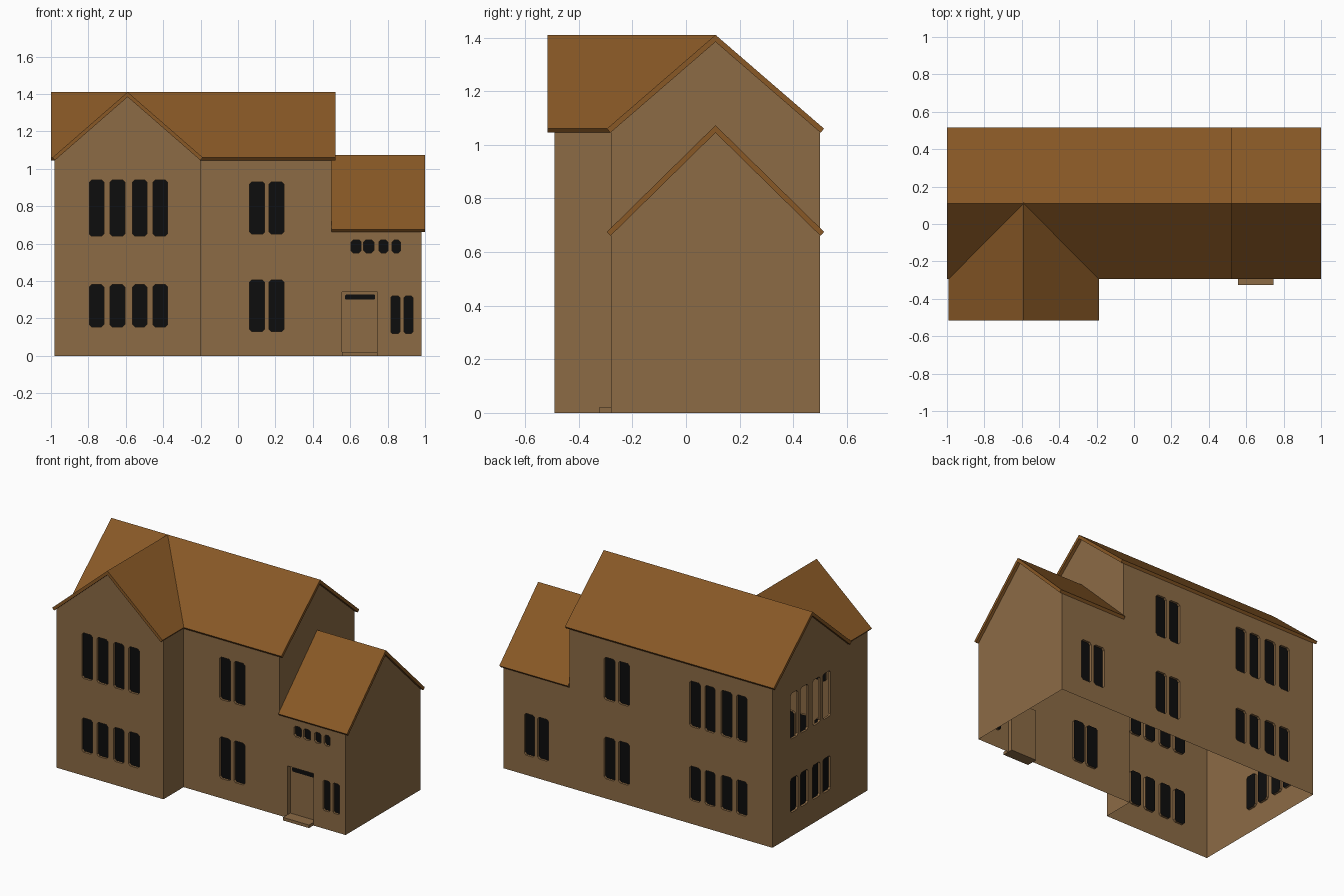
import bpy, bmesh
from mathutils import Vector

if "Cube" in bpy.data.objects:
    bpy.data.objects.remove(bpy.data.objects["Cube"], do_unlink=True)


def material(name, rgb):
    m = bpy.data.materials.new(name)
    m.use_nodes = True
    m.diffuse_color = (*rgb, 1)
    m.node_tree.nodes["Principled BSDF"].inputs["Base Color"].default_value = (*rgb, 1)
    return m


WALL = material("tan wall", (0.262, 0.147, 0.06))
ROOF = material("brown roof", (0.246, 0.098, 0.019))
GLASS = material("black glass", (0.004, 0.004, 0.004))
UP = Vector((0, 0, 1))


def finish(bm, name, mat):
    mesh = bpy.data.meshes.new(name)
    bm.to_mesh(mesh)
    bm.free()
    mesh.materials.append(mat)
    ob = bpy.data.objects.new(name, mesh)
    bpy.context.collection.objects.link(ob)
    return ob


def pane(x0, x1, z0, z1, c=0.012):
    """Outline of an opening with clipped corners."""
    if c == 0:
        return [(x0, z0), (x1, z0), (x1, z1), (x0, z1)]
    return [(x0 + c, z0), (x1 - c, z0), (x1, z0 + c), (x1, z1 - c),
            (x1 - c, z1), (x0 + c, z1), (x0, z1 - c), (x0, z0 + c)]


def wall(name, axis, sign, at, outline, windows=(), unglazed=(), door=None):
    """Sheet wall along an axis, with recessed openings; sign gives the facing."""
    along = Vector((1, 0, 0)) if axis == "x" else Vector((0, 1, 0))
    across = Vector((0, 1, 0)) if axis == "x" else Vector((1, 0, 0))
    normal = across * sign

    def point(p, depth=0.0):
        return along * p[0] + UP * p[1] + across * at - normal * depth

    bm, glass = bmesh.new(), bmesh.new()

    def loop(pts, depth=0.0):
        vs = [bm.verts.new(point(p, depth)) for p in pts]
        return vs, [bm.edges.new((vs[i], vs[i - 1])) for i in range(len(vs))]

    def plate(target, pts, depth):
        f = target.faces.new([target.verts.new(point(p, depth)) for p in pts])
        f.normal_update()
        if f.normal.dot(normal) < 0:
            f.normal_flip()

    edges = loop(outline)[1]
    holes = [(w, 0.015, True) for w in windows] + [(w, 0.015, False) for w in unglazed]
    if door:
        holes.append((door, 0.03, False))
    rims = []
    for pts, depth, glazed in holes:
        vs, es = loop(pts)
        edges += es
        rims.append((vs, pts, depth))
        if glazed:
            plate(glass, pts, depth)
    bmesh.ops.triangle_fill(bm, edges=edges, use_beauty=True, normal=normal)
    for f in bm.faces:
        f.normal_update()
        if f.normal.dot(normal) < 0:
            f.normal_flip()
    # reveals around the openings
    for vs, pts, depth in rims:
        inner = [bm.verts.new(point(p, depth)) for p in pts]
        for i in range(len(vs)):
            f = bm.faces.new((vs[i - 1], vs[i], inner[i], inner[i - 1]))
            f.normal_update()
            middle = sum((v.co for v in inner), Vector()) / len(inner)
            if f.normal.dot(middle - f.calc_center_median()) < 0:
                f.normal_flip()
    if door:
        plate(bm, door, 0.03)
        # dark transom light over the door
        plate(glass, pane(0.572, 0.733, 0.3, 0.328, 0.006), 0.026)
    finish(bm, name, WALL)
    if glass.faces:
        finish(glass, name + "_windows", GLASS)
    else:
        glass.free()


def gable_roof(name, axis, centre, half, eave, ridge, start, end, t=0.02, valley=False):
    """Folded roof slab running along an axis."""
    slope = Vector((half, ridge - eave)).normalized()
    low = (half - t * slope.y, eave - t * slope.x)
    section = [(-half, eave), (0, ridge), (half, eave), low,
               (0, ridge - t / slope.x), (-low[0], low[1])]
    bm = bmesh.new()
    rings = []
    for a in (start, end):
        rings.append([bm.verts.new((a, centre + u, z) if axis == "x" else (centre + u, a, z))
                      for u, z in section])
    for i in range(6):
        bm.faces.new((rings[0][i - 1], rings[0][i], rings[1][i], rings[1][i - 1]))
    for r in rings:
        bm.faces.new((r[0], r[1], r[4], r[5]))
        bm.faces.new((r[1], r[2], r[3], r[4]))
    bmesh.ops.recalc_face_normals(bm, faces=bm.faces)
    if valley:
        # trim where the slab runs under the crossing roof
        for side in (-1, 1):
            bmesh.ops.bisect_plane(bm, geom=bm.verts[:] + bm.edges[:] + bm.faces[:],
                                   plane_co=(centre, end, 0), plane_no=(side, 1, 0),
                                   clear_outer=True)
    return finish(bm, name, ROOF)


# Main dimensions
LEFT, WING, STEP, RIGHT = -0.98, -0.2, 0.5, 0.98
NOSE, FRONT, BACK, RIDGE = -0.49, -0.28, 0.5, 0.11
EAVE, TOP, LOW_EAVE, LOW_TOP = 1.055, 1.397, 0.675, 1.055
MID = (LEFT + WING) / 2

# Window groups
four_x = [(-0.795, -0.717), (-0.685, -0.605), (-0.563, -0.487), (-0.455, -0.376)]
four_y = [(0.235, 0.31), (0.13, 0.208), (0.003, 0.082), (-0.105, -0.025)]
pair_x = [(0.062, 0.143), (0.166, 0.246)]


def row(spans, z0, z1, c=0.012):
    return [pane(a, b, z0, z1, c) for a, b in spans]


four_windows = row(four_x, 0.64, 0.94) + row(four_x, 0.155, 0.38)
pair_windows = row(pair_x, 0.65, 0.93) + row(pair_x, 0.13, 0.405)
annex_front = row([(0.604, 0.658), (0.672, 0.726), (0.753, 0.802), (0.824, 0.868)], 0.55, 0.62)
annex_front += row([(0.817, 0.865), (0.888, 0.935)], 0.12, 0.32, 0.008)
annex_back = row([(0.651, 0.731), (0.753, 0.828)], 0.13, 0.405)

# Walls
wall("wing_front_wall", "x", -1, NOSE,
     [(LEFT, 0), (WING, 0), (WING, EAVE), (MID, TOP), (LEFT, EAVE)], four_windows)
wall("wing_side_wall", "y", 1, WING, [(NOSE, 0), (FRONT, 0), (FRONT, EAVE), (NOSE, EAVE)])
wall("main_front_wall", "x", -1, FRONT,
     [(WING, 0), (STEP, 0), (STEP, EAVE), (WING, EAVE)], pair_windows)
wall("annex_front_wall", "x", -1, FRONT,
     [(STEP, 0), (RIGHT, 0), (RIGHT, LOW_EAVE), (STEP, LOW_EAVE)], annex_front,
     door=pane(0.556, 0.745, 0.02, 0.342, 0))
wall("annex_end_wall", "y", 1, RIGHT,
     [(FRONT, 0), (BACK, 0), (BACK, LOW_EAVE), (RIDGE, LOW_TOP), (FRONT, LOW_EAVE)])
wall("main_end_gable", "y", 1, STEP,
     [(FRONT, LOW_EAVE), (RIDGE, LOW_TOP), (BACK, LOW_EAVE),
      (BACK, EAVE), (RIDGE, TOP), (FRONT, EAVE)])
wall("back_wall", "x", 1, BACK,
     [(LEFT, 0), (RIGHT, 0), (RIGHT, LOW_EAVE), (STEP, LOW_EAVE), (STEP, EAVE), (LEFT, EAVE)],
     four_windows + pair_windows + annex_back)
wall("left_end_wall", "y", -1, LEFT,
     [(NOSE, 0), (BACK, 0), (BACK, EAVE), (RIDGE, TOP), (FRONT, EAVE), (NOSE, EAVE)],
     row(four_y, 0.155, 0.38), unglazed=row(four_y, 0.64, 0.94))

# Roofs
gable_roof("main_roof", "x", RIDGE, 0.405, 1.06, 1.41, -1.0, 0.522)
gable_roof("annex_roof", "x", RIDGE, 0.405, 0.675, 1.073, STEP, 1.0)
gable_roof("wing_roof", "y", MID, 0.402, 1.06, 1.41, -0.517, RIDGE + 0.005, valley=True)

# Door step
bm = bmesh.new()
bmesh.ops.create_cube(bm, size=1)
bmesh.ops.scale(bm, vec=(0.19, 0.075, 0.02), verts=bm.verts)
bmesh.ops.translate(bm, vec=(0.65, -0.2875, 0.01), verts=bm.verts)
finish(bm, "door_step", WALL)
